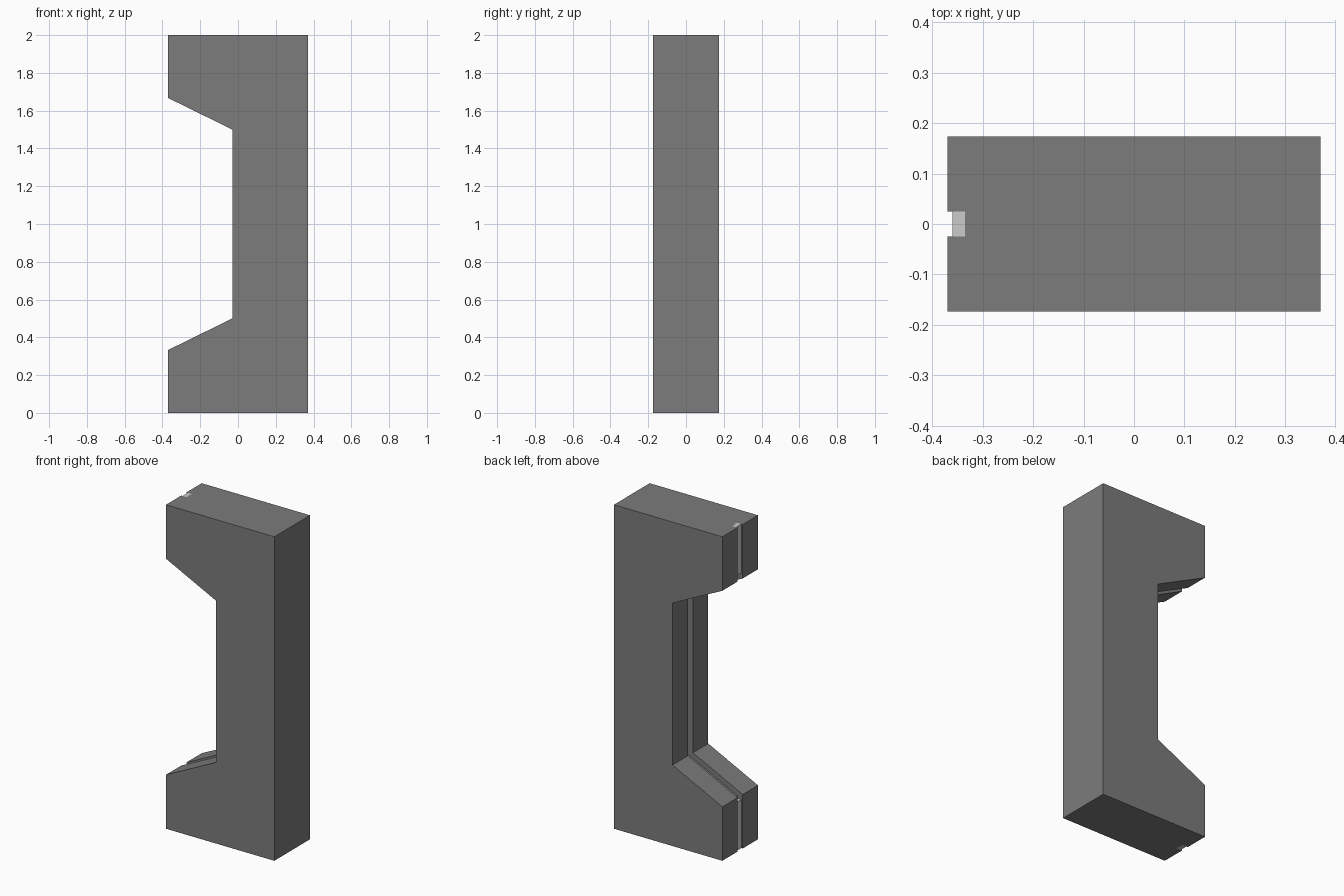
import bpy, bmesh

if "Cube" in bpy.data.objects:
    bpy.data.objects.remove(bpy.data.objects["Cube"])


def prism(name, profile, half_depth):
    """Extrude an x-z profile symmetrically along y."""
    bm = bmesh.new()
    face = bm.faces.new([bm.verts.new((x, -half_depth, z)) for x, z in profile])
    out = bmesh.ops.extrude_face_region(bm, geom=[face])
    moved = [v for v in out["geom"] if isinstance(v, bmesh.types.BMVert)]
    bmesh.ops.translate(bm, verts=moved, vec=(0, 2 * half_depth, 0))
    bmesh.ops.recalc_face_normals(bm, faces=bm.faces)
    mesh = bpy.data.meshes.new(name)
    bm.to_mesh(mesh)
    bm.free()
    obj = bpy.data.objects.new(name, mesh)
    bpy.context.collection.objects.link(obj)
    return obj


def paint(obj, name, value):
    """Give the object a plain grey material."""
    mat = bpy.data.materials.get(name) or bpy.data.materials.new(name)
    mat.diffuse_color = (value, value, value, 1)
    mat.use_nodes = True
    mat.node_tree.nodes["Principled BSDF"].inputs["Base Color"].default_value = mat.diffuse_color
    obj.data.materials.append(mat)


def mirrored(half):
    """Complete a lower-half outline by mirroring about z = 1."""
    return half + [(x, 2 - z) for x, z in reversed(half)]


# C-shaped pillar body
body = prism("pillar", mirrored([(0.37, 0), (-0.37, 0), (-0.37, 0.333), (-0.03, 0.5)]), 0.174)
paint(body, "dark_grey", 0.2)

# Narrow groove following the stepped side
cutter = prism("groove_cutter", mirrored(
    [(-0.5, -0.1), (-0.335, -0.1), (-0.335, 0.315), (0.005, 0.482)]), 0.025)
paint(cutter, "dark_grey", 0.2)
cutter.hide_render = True
cutter.hide_viewport = True
cutter.display_type = 'WIRE'

cut = body.modifiers.new("groove", 'BOOLEAN')
cut.operation = 'DIFFERENCE'
cut.solver = 'EXACT'
cut.object = cutter

# Pale light strips set into the groove of the two end blocks
for name, z0, z1 in (("lower_light_strip", 0, 0.3), ("upper_light_strip", 1.7, 2)):
    strip = prism(name, [(-0.36, z0), (-0.33, z0), (-0.33, z1), (-0.36, z1)], 0.0249)
    paint(strip, "pale_grey", 0.8)
